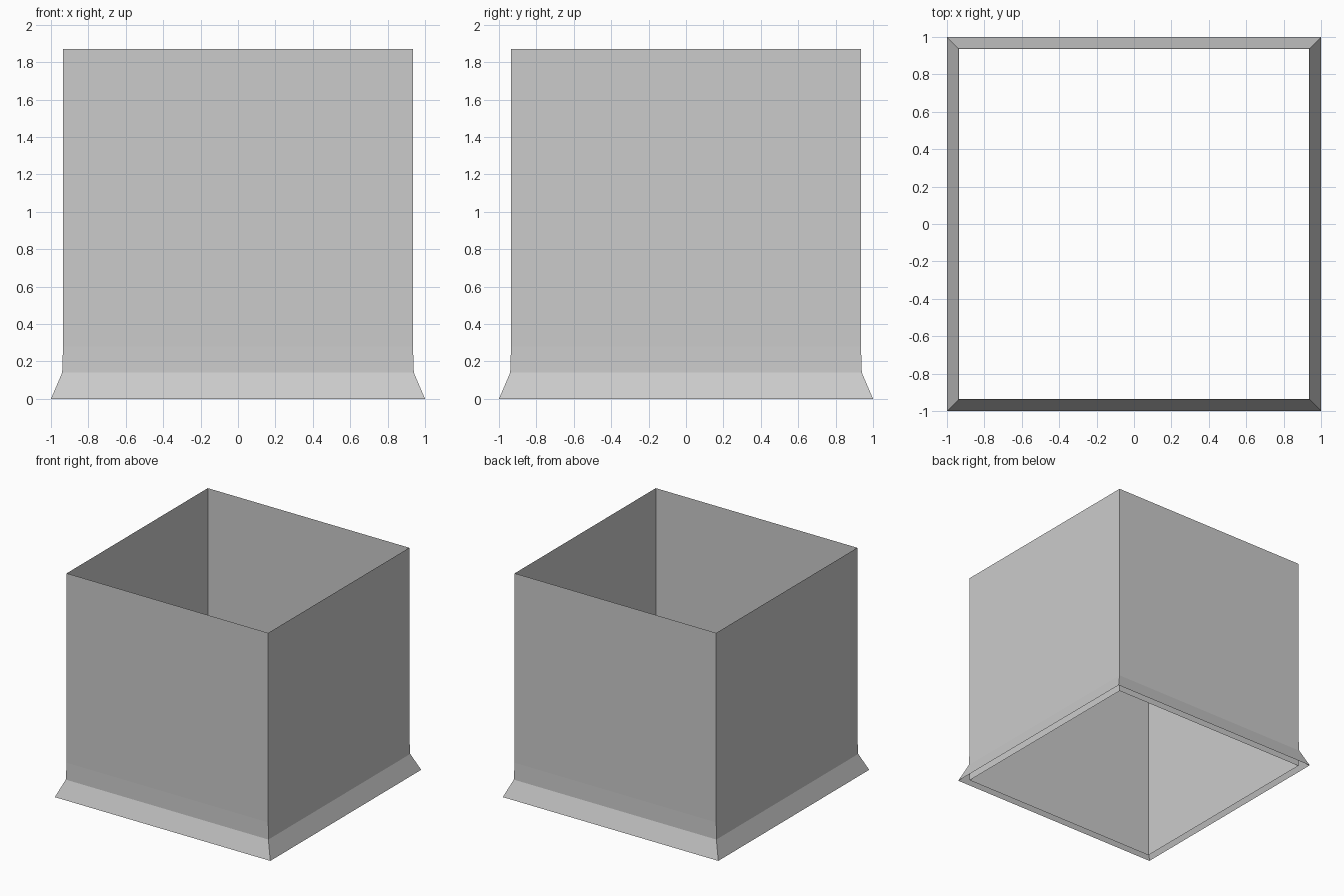
import bpy, bmesh

if "Cube" in bpy.data.objects:
    bpy.data.objects.remove(bpy.data.objects["Cube"])


def square_sleeve(name, profile):
    """Open square shell through (half_width, height) profile points."""
    bm = bmesh.new()
    rings = [[bm.verts.new((sx * r, sy * r, z))
              for sx, sy in ((-1, -1), (1, -1), (1, 1), (-1, 1))]
             for r, z in profile]
    for low, high in zip(rings, rings[1:]):
        for i in range(4):
            j = (i + 1) % 4
            bm.faces.new((low[i], low[j], high[j], high[i]))
    mesh = bpy.data.meshes.new(name)
    bm.to_mesh(mesh)
    bm.free()
    obj = bpy.data.objects.new(name, mesh)
    bpy.context.collection.objects.link(obj)
    return obj


# Four thin walls, open at top and bottom
square_sleeve("walls", [(0.935, 0), (0.935, 1.87)])

# Flared skirt wrapped around the foot of the walls
square_sleeve("flared_skirt", [(1.0, 0), (0.94, 0.14), (0.9355, 0.28)])
